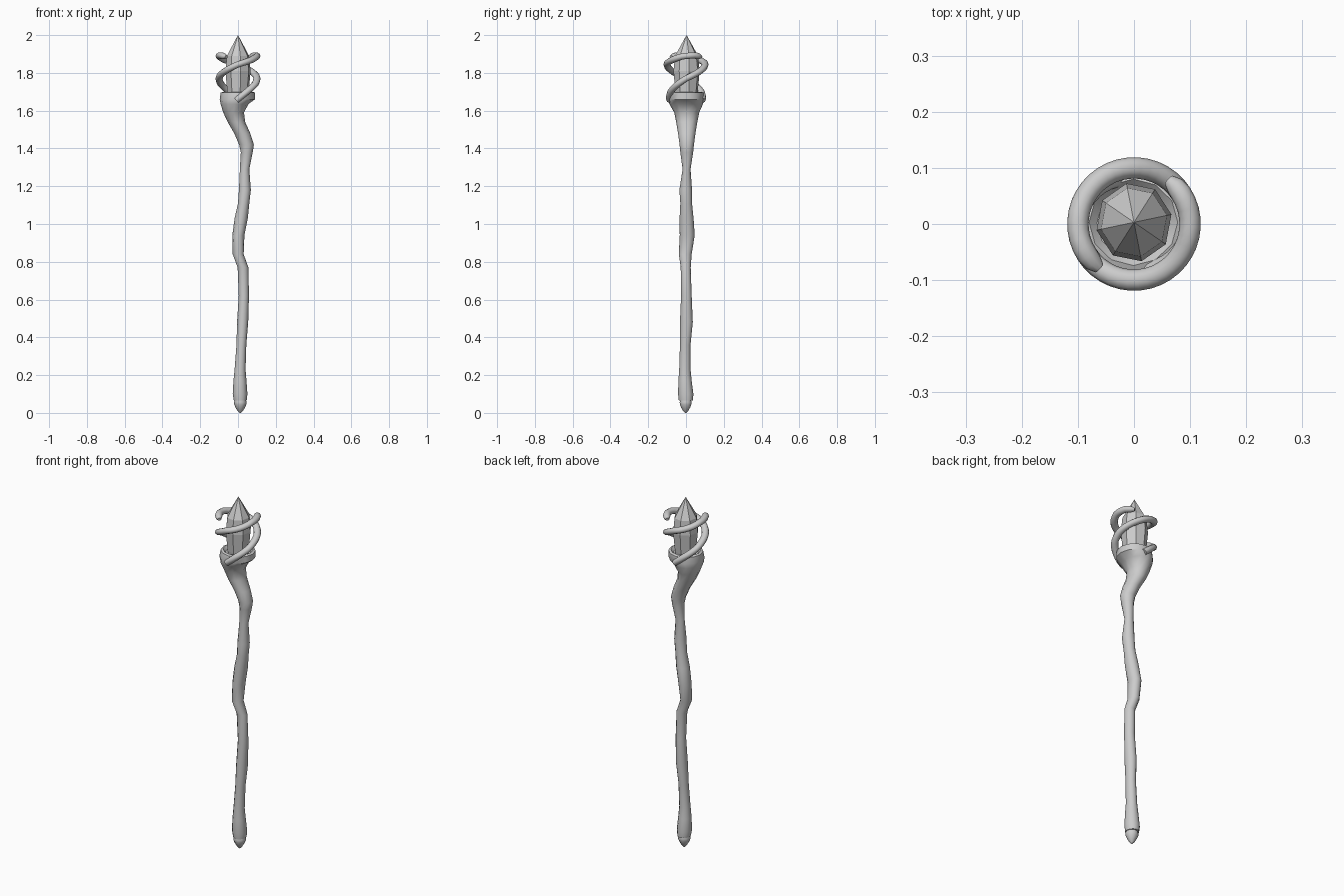
import bpy, bmesh
from math import sin, cos, pi, radians
from mathutils import Vector

if "Cube" in bpy.data.objects:
    bpy.data.objects.remove(bpy.data.objects["Cube"])


def loft(name, rings, smooth=True):
    """Skin a list of equal-length vertex rings and cap both ends."""
    bm = bmesh.new()
    rows = [[bm.verts.new(p) for p in r] for r in rings]
    n = len(rows[0])
    for a, b in zip(rows, rows[1:]):
        for i in range(n):
            j = (i + 1) % n
            bm.faces.new((a[i], a[j], b[j], b[i]))
    bm.faces.new(rows[0][::-1])
    bm.faces.new(rows[-1])
    bmesh.ops.recalc_face_normals(bm, faces=bm.faces)
    me = bpy.data.meshes.new(name)
    bm.to_mesh(me)
    bm.free()
    ob = bpy.data.objects.new(name, me)
    bpy.context.collection.objects.link(ob)
    if smooth:
        bpy.ops.object.select_all(action='DESELECT')
        bpy.context.view_layer.objects.active = ob
        ob.select_set(True)
        bpy.ops.object.shade_smooth_by_angle(angle=radians(45))
    return ob


def ring(x, y, z, rx, ry, n=12, turn=0.0):
    return [(x + rx * cos(turn + 2 * pi * i / n), y + ry * sin(turn + 2 * pi * i / n), z)
            for i in range(n)]


# Gnarled wooden shaft: left, right (x), near, far (y), height
shaft = [
    (-.022, .046, -.038, .037, .065), (-.028, .050, -.042, .039, .10),
    (-.024, .045, -.040, .030, .17), (-.018, .040, -.036, .024, .23),
    (-.008, .044, -.032, .024, .36), (-.005, .054, -.032, .036, .48),
    (.004, .058, -.026, .030, .62), (-.002, .055, -.028, .025, .77),
    (-.028, .030, -.038, .030, .84), (-.030, .034, -.033, .046, .94),
    (-.018, .052, -.034, .040, 1.03), (.000, .060, -.030, .032, 1.11),
    (.005, .068, -.035, .032, 1.18), (.010, .060, -.018, .024, 1.29),
    (.015, .078, -.030, .038, 1.38), (.006, .084, -.034, .042, 1.42),
    (-.020, .065, -.042, .050, 1.48), (-.055, .038, -.052, .060, 1.54),
    (-.078, .032, -.062, .070, 1.59), (-.092, .055, -.088, .090, 1.635),
    (-.097, .090, -.094, .096, 1.66), (-.092, .090, -.086, .092, 1.695),
    (-.080, .078, -.074, .080, 1.70), (-.066, .064, -.062, .066, 1.685),
]
loft("shaft", [ring((l + r) / 2, (a + b) / 2, z, (r - l) / 2, (b - a) / 2)
               for l, r, a, b, z in shaft])

# Pointed foot cap
foot = [(.030, .07), (.033, .055), (.032, .045), (.025, .028), (.014, .010), (.004, 0)]
loft("foot_cap", [ring(.012, -.002, z, r, r, 10) for r, z in foot])

# Faceted crystal
gem = [(.048, 1.64), (.058, 1.70), (.068, 1.81), (.060, 1.89), (.0005, 2.0)]
loft("crystal", [ring(0, .003, z, r, r * 1.04, 8, .2) for r, z in gem], smooth=False)


# Two tendrils coiling round the crystal, half a turn apart
def tendril(name, offset):
    keys = [(-95, 1.655), (-60, 1.70), (0, 1.77), (90, 1.845), (170, 1.888), (205, 1.893), (232, 1.885)]
    steps, pts = 36, []
    for s in range(steps + 1):
        a = -95 + 327 * s / steps
        for (a0, z0), (a1, z1) in zip(keys, keys[1:]):
            if a <= a1 + 1e-6:
                z = z0 + (z1 - z0) * (a - a0) / (a1 - a0)
                break
        t = radians(a + offset)
        R = .085 + .015 * min(1, s / 8)
        pts.append(Vector((R * cos(t), R * sin(t), z)))
    rings = []
    for s, p in enumerate(pts):
        d = (pts[min(s + 1, steps)] - pts[max(s - 1, 0)]).normalized()
        u = Vector((p.x, p.y, 0)).normalized()
        u = (u - d * u.dot(d)).normalized()
        v = d.cross(u)
        r = .019 if s < steps - 1 else (.017 if s < steps else .010)
        rings.append([p + u * r * cos(2 * pi * i / 10) + v * r * .9 * sin(2 * pi * i / 10)
                      for i in range(10)])
    loft(name, rings)


tendril("tendril_a", 0)
tendril("tendril_b", 180)
